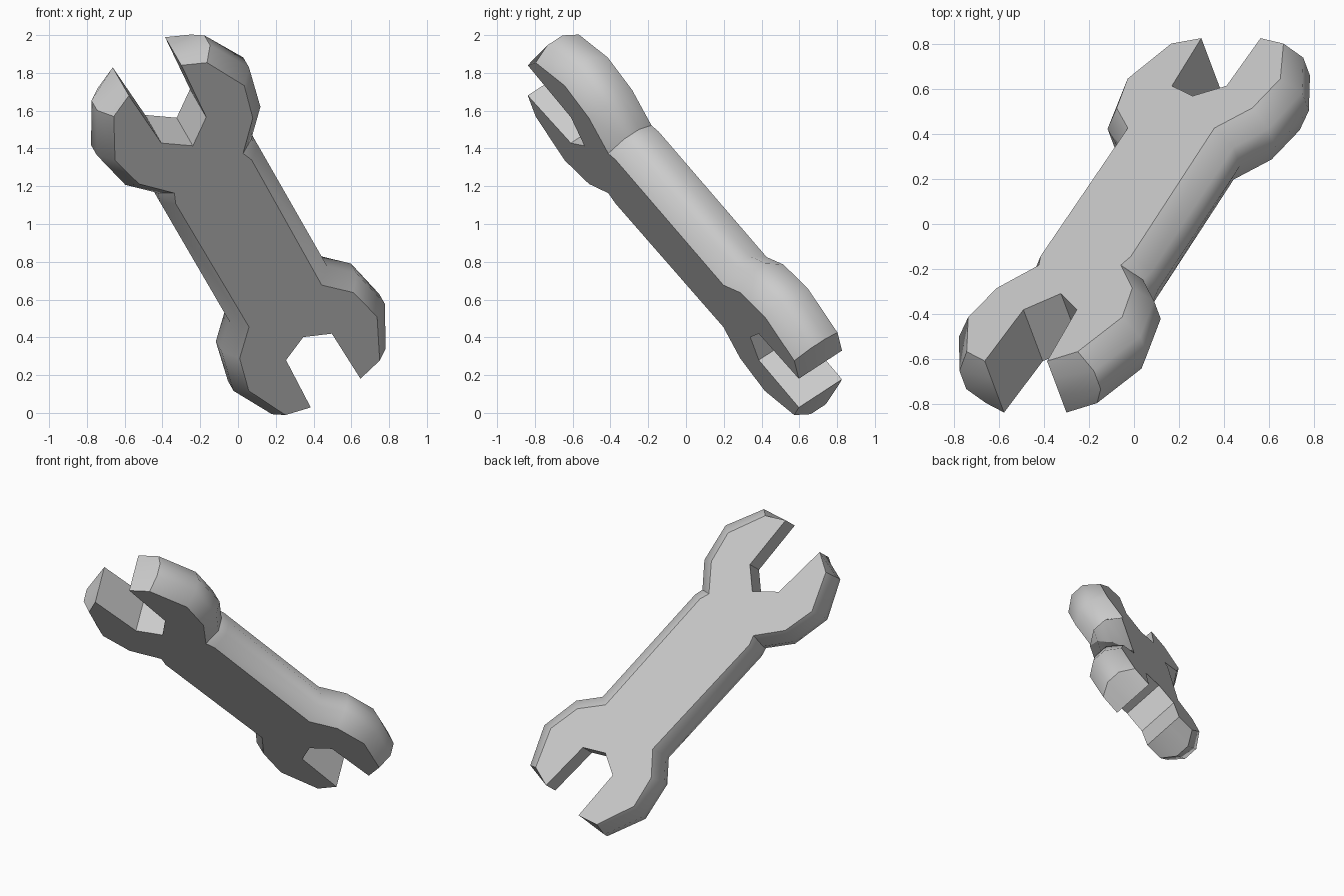
import bpy, bmesh
from math import cos, sin, radians
from mathutils import Matrix, Vector

if "Cube" in bpy.data.objects:
    bpy.data.objects.remove(bpy.data.objects["Cube"])

# Half outline (width, length) of the flat face, with outward bulge of the rim
HALF = [
    # upper jaw
    (0.137, -0.825, 0, 0), (0.16, -1.205, 0, 0),
    (0.285, -1.135, 0.06, -0.02), (0.395, -0.88, 0.07, -0.02),
    (0.348, -0.665, 0.065, 0.03), (0.21, -0.495, 0.075, 0.015),
    (0.232, -0.43, 0.068, 0.01),
    # lower jaw
    (0.222, 0.52, 0.075, -0.02), (0.348, 0.668, 0.065, -0.03),
    (0.392, 0.885, 0.07, 0.02), (0.288, 1.145, 0.06, 0.02),
    (0.152, 1.185, 0, 0), (0.14, 0.832, 0, 0),
]
TOP_NOTCH, LOW_NOTCH = (0, -0.705, 0, 0), (0, 0.757, 0, 0)

# Full loop by mirroring the half outline
mirrored = [(-x, y, -dx, dy) for x, y, dx, dy in reversed(HALF)]
loop = [TOP_NOTCH] + HALF + [LOW_NOTCH] + mirrored

# Layers through the thickness: height and how much of the bulge applies
LAYERS = [(-0.143, 0), (-0.05, 1), (0.05, 1), (0.143, 0)]

bm = bmesh.new()
rings = [[bm.verts.new((x + k * dx, y + k * dy, h)) for x, y, dx, dy in loop]
         for h, k in LAYERS]
n = len(loop)
for low, high in zip(rings, rings[1:]):
    for i in range(n):
        j = (i + 1) % n
        bm.faces.new((low[i], low[j], high[j], high[i]))
bm.faces.new(list(reversed(rings[0])))
bm.faces.new(rings[-1])
bmesh.ops.recalc_face_normals(bm, faces=bm.faces[:])
bmesh.ops.triangulate(bm, faces=[f for f in bm.faces if len(f.verts) > 4])

# Tilt the spanner in space: width, length and thickness directions
roll, tip = radians(30), radians(36.9)
w = Vector((cos(roll), 0, sin(roll)))
t = Vector((-sin(tip) * sin(roll), cos(tip), sin(tip) * cos(roll)))
u = t.cross(w)
pose = Matrix((w, u, t)).transposed().to_4x4()
pose.translation = (0, 0, 1)
bm.transform(pose)

mesh = bpy.data.meshes.new("spanner")
bm.to_mesh(mesh)
bm.free()
spanner = bpy.data.objects.new("spanner", mesh)
bpy.context.collection.objects.link(spanner)
bpy.context.view_layer.objects.active = spanner
spanner.select_set(True)
bpy.ops.object.shade_smooth_by_angle(angle=radians(40))
